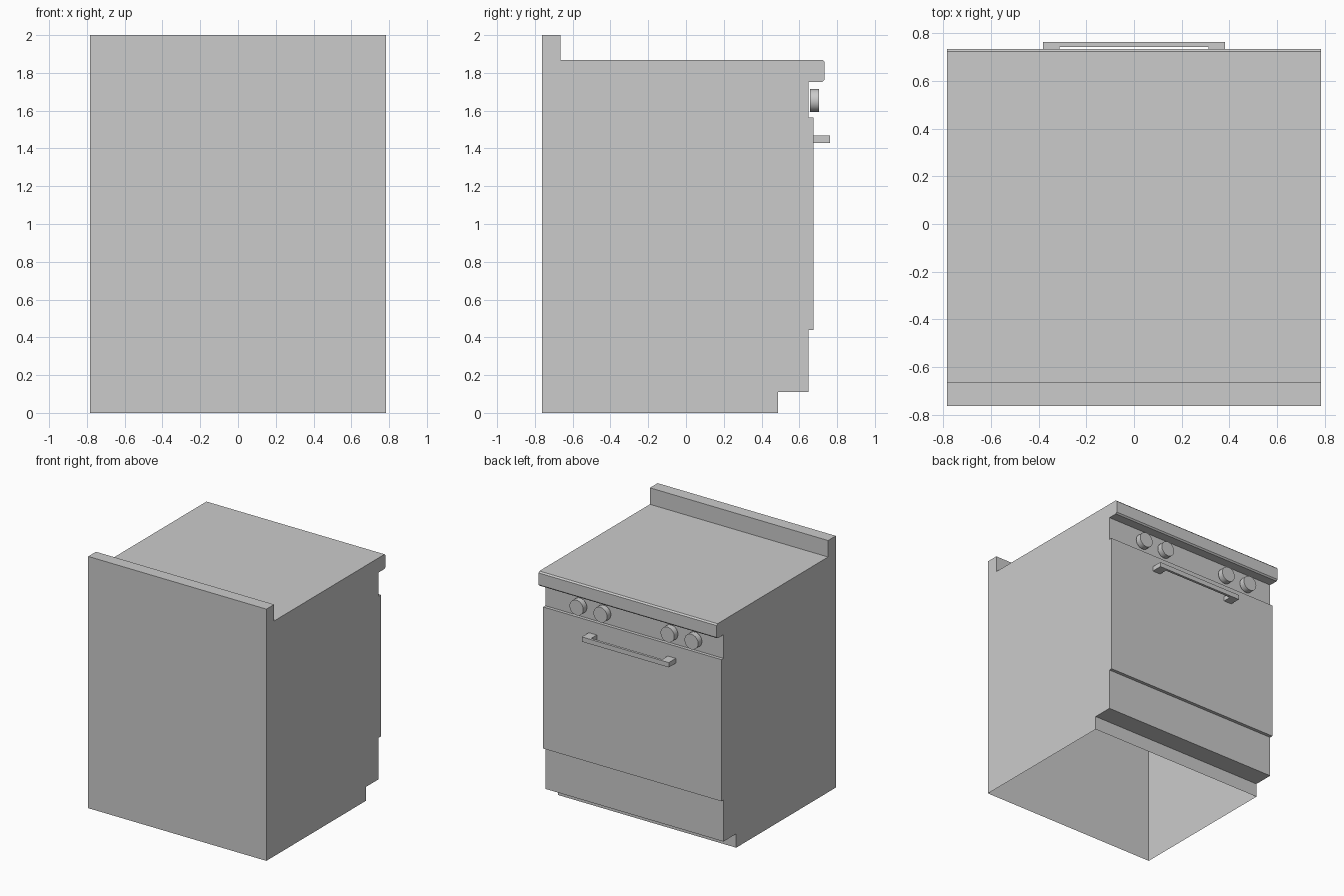
import bpy, bmesh, math
from mathutils import Vector

if "Cube" in bpy.data.objects:
    bpy.data.objects.remove(bpy.data.objects["Cube"])


def extrude_profile(name, points, offset, open_bottom=False):
    """Extrude a closed planar outline along an offset vector."""
    bm = bmesh.new()
    base = bm.faces.new([bm.verts.new(p) for p in points])
    grown = bmesh.ops.extrude_face_region(bm, geom=[base], use_keep_orig=True)
    moved = [g for g in grown["geom"] if isinstance(g, bmesh.types.BMVert)]
    bmesh.ops.translate(bm, verts=moved, vec=Vector(offset))
    bmesh.ops.recalc_face_normals(bm, faces=bm.faces)
    if open_bottom:
        floor = [f for f in bm.faces if all(v.co.z < 1e-4 for v in f.verts)]
        bmesh.ops.delete(bm, geom=floor, context="FACES")
    mesh = bpy.data.meshes.new(name)
    bm.to_mesh(mesh)
    bm.free()
    obj = bpy.data.objects.new(name, mesh)
    bpy.context.collection.objects.link(obj)
    return obj


HALF_W = 0.783

# Cabinet shell: side outline (y, z) with backsplash, worktop, door, drawer and toe kick
side = [
    (-0.762, 0), (0.488, 0), (0.488, 0.11), (0.648, 0.11),      # toe kick
    (0.648, 0.44), (0.674, 0.44), (0.674, 1.565), (0.648, 1.565),  # drawer, door
    (0.648, 1.753), (0.722, 1.753), (0.733, 1.764),             # control panel
    (0.733, 1.858), (0.722, 1.869),                             # worktop edge
    (-0.665, 1.869), (-0.665, 2.0), (-0.762, 2.0),              # backsplash
]
extrude_profile("stove_body", [(-HALF_W, y, z) for y, z in side],
                (2 * HALF_W, 0, 0), open_bottom=True)

# Door handle: U-shaped outline seen from above
half = [(0.312, 0.742), (0.312, 0.674), (0.382, 0.674), (0.382, 0.762)]
outline = half + [(-x, y) for x, y in reversed(half)]
extrude_profile("door_handle", [(x, y, 1.43) for x, y in outline], (0, 0, 0.038))

# Control knobs, in two pairs
for i, x in enumerate((-0.54, -0.33, 0.26, 0.47)):
    bpy.ops.mesh.primitive_cylinder_add(
        vertices=32, radius=0.06, depth=0.047,
        location=(x, 0.681, 1.654), rotation=(math.pi / 2, 0, 0))
    bpy.context.object.name = f"knob_{i + 1}"
    bpy.ops.object.shade_smooth_by_angle(angle=math.radians(30))
